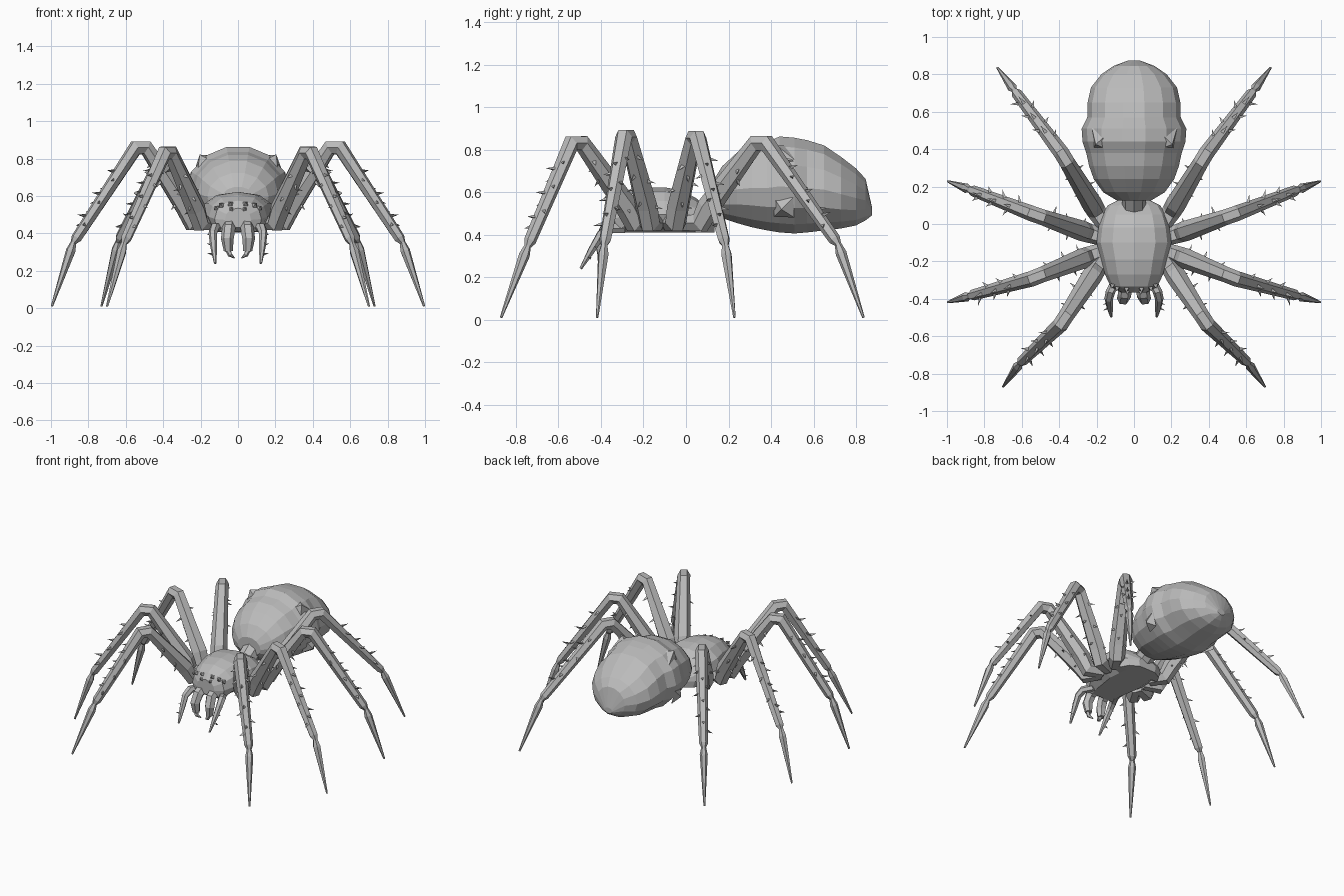
import bpy, bmesh, random
from math import cos, sin, pi, copysign
from mathutils import Vector

random.seed(4)
if "Cube" in bpy.data.objects:
    bpy.data.objects.remove(bpy.data.objects["Cube"])

grey = bpy.data.materials.new("plain grey")
grey.use_nodes = True
grey.diffuse_color = (0.5, 0.5, 0.5, 1)
grey.node_tree.nodes["Principled BSDF"].inputs["Base Color"].default_value = (0.5, 0.5, 0.5, 1)
UP = Vector((0, 0, 1))


def finish(name, bm, mirror=False):
    """Turn a bmesh into a flat-shaded object, optionally mirrored in x."""
    bmesh.ops.recalc_face_normals(bm, faces=bm.faces)
    me = bpy.data.meshes.new(name)
    bm.to_mesh(me)
    bm.free()
    me.materials.append(grey)
    ob = bpy.data.objects.new(name, me)
    bpy.context.collection.objects.link(ob)
    if mirror:
        mod = ob.modifiers.new("mirror", 'MIRROR')
        mod.use_mirror_merge = False
    return ob


def loft(bm, rings):
    """Skin a list of equal-length point rings and cap both ends."""
    loops = [[bm.verts.new(p) for p in ring] for ring in rings]
    n = len(loops[0])
    for a, b in zip(loops, loops[1:]):
        for i in range(n):
            j = (i + 1) % n
            bm.faces.new((a[i], a[j], b[j], b[i]))
    bm.faces.new(loops[0])
    bm.faces.new(loops[-1])


def tube(bm, path, radii, sides=6):
    """Tapered tube whose rings stay square to a bent path."""
    pts = [Vector(p) for p in path]
    flat = pts[-1] - pts[0]
    side = Vector((flat.y, -flat.x, 0)).normalized()
    rings = []
    for i, (p, r) in enumerate(zip(pts, radii)):
        t = Vector()
        if i:
            t += (p - pts[i - 1]).normalized()
        if i < len(pts) - 1:
            t += (pts[i + 1] - p).normalized()
        up = side.cross(t).normalized()
        rings.append([p + r * (side * cos(2 * pi * k / sides) + up * sin(2 * pi * k / sides))
                      for k in range(sides)])
    loft(bm, rings)


def spike(bm, base, direction, length, radius, sides=3):
    """Small pyramid used for bristles, eyes and humps."""
    d = Vector(direction).normalized()
    a = d.orthogonal().normalized()
    b = d.cross(a)
    ring = [bm.verts.new(base + radius * (a * cos(2 * pi * k / sides) + b * sin(2 * pi * k / sides)))
            for k in range(sides)]
    tip = bm.verts.new(base + d * length)
    bm.faces.new(ring)
    for k in range(sides):
        bm.faces.new((ring[k], ring[(k + 1) % sides], tip))


def body_ring(y, w, low, high, wide, n, flat=False):
    """Oval cross-section at y; its widest height is given by wide."""
    ring = []
    for k in range(n):
        a = 2 * pi * k / n
        s, c = sin(a), cos(a)
        if flat:
            c = copysign(abs(c) ** 0.8, c)
        z = wide + s * ((high - wide) if s > 0 else (wide - low))
        ring.append(Vector((w * c, y, z)))
    return ring


# Abdomen: y, half width, bottom, top
abdomen = [(0.125, 0.09, 0.52, 0.65), (0.17, 0.165, 0.475, 0.725), (0.24, 0.215, 0.45, 0.79),
           (0.31, 0.24, 0.43, 0.825), (0.38, 0.255, 0.415, 0.84), (0.44, 0.275, 0.405, 0.868),
           (0.51, 0.28, 0.40, 0.862), (0.57, 0.25, 0.405, 0.85), (0.65, 0.248, 0.415, 0.825),
           (0.73, 0.23, 0.425, 0.77), (0.80, 0.175, 0.44, 0.715), (0.845, 0.11, 0.465, 0.665),
           (0.875, 0.03, 0.49, 0.53)]
bm = bmesh.new()
loft(bm, [body_ring(y, w, lo, hi, lo + (hi - lo) * 0.48, 14) for y, w, lo, hi in abdomen])
# Shoulder humps and flank points
for s in (-1, 1):
    spike(bm, Vector((s * 0.17, 0.45, 0.765)), (s * 0.5, -0.35, 0.8), 0.07, 0.085, 4)
    spike(bm, Vector((s * 0.24, 0.46, 0.53)), (s, -0.3, -0.3), 0.04, 0.07, 4)
finish("abdomen", bm)

# Head and thorax with a flat underside
thorax = [(-0.365, 0.07, 0.43, 0.535), (-0.335, 0.125, 0.412, 0.575), (-0.27, 0.155, 0.41, 0.605),
          (-0.19, 0.175, 0.41, 0.622), (-0.10, 0.2, 0.41, 0.622), (-0.02, 0.19, 0.41, 0.61),
          (0.05, 0.17, 0.41, 0.57), (0.10, 0.14, 0.415, 0.52), (0.135, 0.07, 0.43, 0.48)]
bm = bmesh.new()
loft(bm, [body_ring(y, w, lo, hi, lo + (hi - lo) * 0.4, 12, True) for y, w, lo, hi in thorax])
for v in bm.verts:
    if v.co.z < 0.445 and abs(v.co.y) < 0.34:
        v.co.z = 0.41
finish("head_and_thorax", bm)

# Waist joining thorax to abdomen
bm = bmesh.new()
tube(bm, [(0, 0.06, 0.48), (0, 0.2, 0.57)], [0.06, 0.07], 8)
finish("waist", bm)

# Eyes in two rows
bm = bmesh.new()
for x, y, z in [(0.035, -0.357, 0.528), (0.04, -0.345, 0.558), (0.09, -0.34, 0.55), (0.115, -0.325, 0.535)]:
    spike(bm, Vector((x, y, z)), (x * 2, -1, 0.45), 0.022, 0.017, 4)
finish("eyes", bm, True)

# Jaws with fangs
bm = bmesh.new()
tube(bm, [(0.045, -0.31, 0.46), (0.05, -0.375, 0.425), (0.057, -0.40, 0.37), (0.052, -0.395, 0.305)],
     [0.035, 0.036, 0.034, 0.024])
tube(bm, [(0.055, -0.40, 0.315), (0.042, -0.405, 0.285), (0.018, -0.39, 0.268)], [0.016, 0.013, 0.003], 5)
finish("jaws", bm, True)

# Feelers beside the jaws
bm = bmesh.new()
tube(bm, [(0.09, -0.29, 0.43), (0.125, -0.36, 0.43), (0.135, -0.40, 0.40), (0.13, -0.445, 0.325),
          (0.122, -0.495, 0.24)], [0.025, 0.026, 0.023, 0.018, 0.007])
for k in range(3):
    spike(bm, Vector((0.14, -0.39 - k * 0.03, 0.39 - k * 0.05)), (1, -0.5, 0.2), 0.03, 0.008)
finish("feelers", bm, True)

# Legs: hip, knee, ankle, tip
legs = {
    "front_legs": ((0.19, -0.225), (0.375, -0.51, 0.83), (0.61, -0.745, 0.345), (0.70, -0.87, 0.01)),
    "second_legs": ((0.225, -0.165), (0.515, -0.28, 0.86), (0.88, -0.385, 0.35), (0.995, -0.418, 0.01)),
    "third_legs": ((0.225, -0.055), (0.515, 0.045, 0.855), (0.88, 0.185, 0.35), (0.995, 0.228, 0.01)),
    "rear_legs": ((0.19, 0.05), (0.37, 0.35, 0.83), (0.64, 0.715, 0.355), (0.73, 0.835, 0.01)),
}
for name, (hip, knee, ankle, tip) in legs.items():
    hip = Vector((*hip, 0.455))
    knee, ankle, tip = Vector(knee), Vector(ankle), Vector(tip)
    out = Vector((knee.x - hip.x, knee.y - hip.y, 0)).normalized()
    side = out.cross(UP)
    k_in, k_out = knee - out * 0.025, knee + out * 0.035
    shin, foot = (ankle - k_out).normalized(), (tip - ankle).normalized()
    bm = bmesh.new()
    tube(bm, [hip - out * 0.08, hip + out * 0.02, hip.lerp(k_in, 0.2), k_in, k_out, ankle - shin * 0.03,
              ankle, ankle + foot * 0.045, tip],
         [0.04, 0.052, 0.055, 0.042, 0.042, 0.029, 0.016, 0.026, 0.006])
    # Bristles along thigh and shin
    for a, b, count, thick in ((hip, k_in, 7, 0.046), (k_out, ankle, 9, 0.034)):
        along = (b - a).normalized()
        top = side.cross(along)
        top = top if top.dot(UP) * (1 if a is k_out else -1) > 0 else -top
        for k in range(count):
            ang = (-1, 0.1, 1)[k % 3] * random.uniform(0.9, 1.5)
            d = top * cos(ang) + side * sin(ang)
            p = a.lerp(b, 0.2 + 0.7 * k / count)
            spike(bm, p + d * thick * 0.8, d + along * 0.5 * (1 if a is k_out else -0.5),
                  random.uniform(0.035, 0.05), 0.011)
    finish(name, bm, True)
